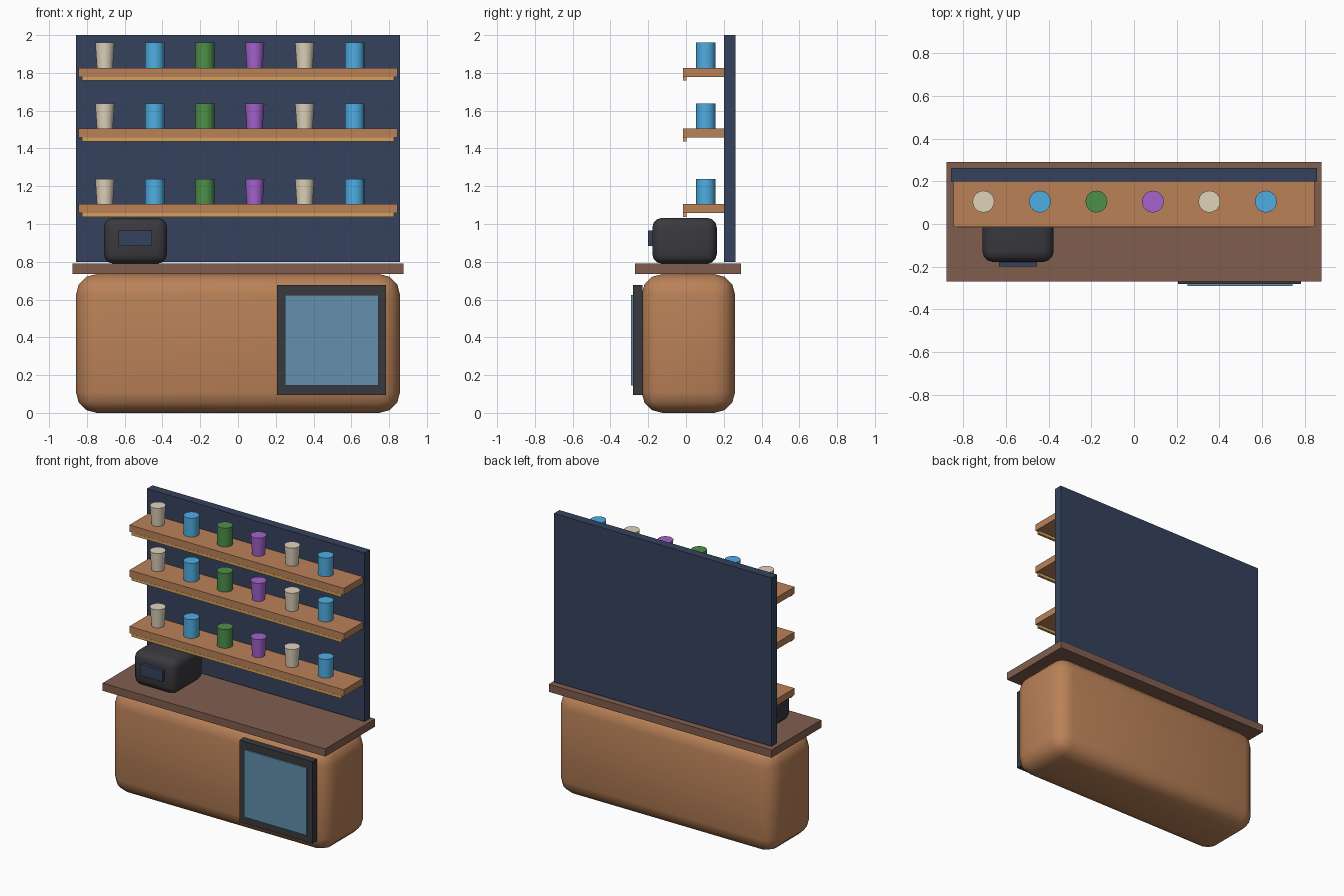
import bpy
import math

cube = bpy.data.objects.get("Cube")
if cube:
    bpy.data.objects.remove(cube, do_unlink=True)


def material(name, rgb):
    mat = bpy.data.materials.new(name)
    mat.use_nodes = True
    colour = tuple((c / 255) ** 2.2 for c in rgb) + (1,)
    mat.diffuse_color = colour
    mat.node_tree.nodes["Principled BSDF"].inputs["Base Color"].default_value = colour
    return mat


wood = material("warm wood", (184, 128, 88))
dark_wood = material("dark wood", (128, 94, 80))
navy = material("navy", (56, 68, 94))
charcoal = material("charcoal", (60, 60, 65))
glass = material("blue glass", (98, 142, 172))
gold = material("gold trim", (212, 160, 92))
cream = material("cream", (222, 210, 186))
blue = material("sky blue", (80, 172, 226))
green = material("green", (78, 142, 76))
purple = material("purple", (164, 100, 206))


def box(name, x, y, z, mat, bevel=0, segments=3):
    """Box from (min, max) pairs, optionally rounded and smooth."""
    spans = (x, y, z)
    bpy.ops.mesh.primitive_cube_add(size=1, location=[(a + b) / 2 for a, b in spans])
    obj = bpy.context.object
    obj.name = name
    obj.scale = [b - a for a, b in spans]
    bpy.ops.object.transform_apply(location=False, rotation=False, scale=True)
    obj.data.materials.append(mat)
    if bevel:
        mod = obj.modifiers.new("rounding", "BEVEL")
        mod.width = bevel
        mod.segments = segments
        bpy.ops.object.shade_smooth()
    return obj


def cup(name, x, z, mat, foot):
    """Solid cup standing on a shelf at height z."""
    height = 0.133
    bpy.ops.mesh.primitive_cone_add(vertices=24, radius1=foot, radius2=0.051,
                                    depth=height, location=(x, 0.105, z + height / 2))
    obj = bpy.context.object
    obj.name = name
    obj.data.materials.append(mat)
    bpy.ops.object.shade_smooth_by_angle(angle=math.radians(40))


# Counter body and worktop
box("cabinet", (-0.858, 0.858), (-0.235, 0.26), (0, 0.735), wood, 0.11)
box("worktop", (-0.877, 0.877), (-0.27, 0.29), (0.735, 0.79), dark_wood)

# Display door
box("door_frame", (0.207, 0.783), (-0.28, -0.23), (0.095, 0.677), charcoal)
box("door_glass", (0.25, 0.743), (-0.29, -0.28), (0.145, 0.625), glass)

# Machine on the worktop
box("machine_body", (-0.71, -0.376), (-0.178, 0.163), (0.79, 1.032), charcoal, 0.05)
box("machine_screen", (-0.633, -0.455), (-0.2, -0.17), (0.884, 0.965), navy)

# Back panel, shelves, trim and cups
box("back_panel", (-0.857, 0.857), (0.2, 0.262), (0.8, 2), navy)
cup_colours = (cream, blue, green, purple, cream, blue)
for row, top in enumerate((1.105, 1.505, 1.827), 1):
    box(f"shelf_{row}", (-0.845, 0.845), (-0.015, 0.2), (top - 0.048, top), wood)
    box(f"shelf_trim_{row}", (-0.826, 0.826), (-0.016, 0.002),
        (top - 0.068, top - 0.048), gold)
    for i, mat in enumerate(cup_colours):
        foot = 0.042 if mat in (cream, purple) else 0.051
        cup(f"cup_{row}_{i + 1}", -0.705 + 0.2645 * i, top, mat, foot)
